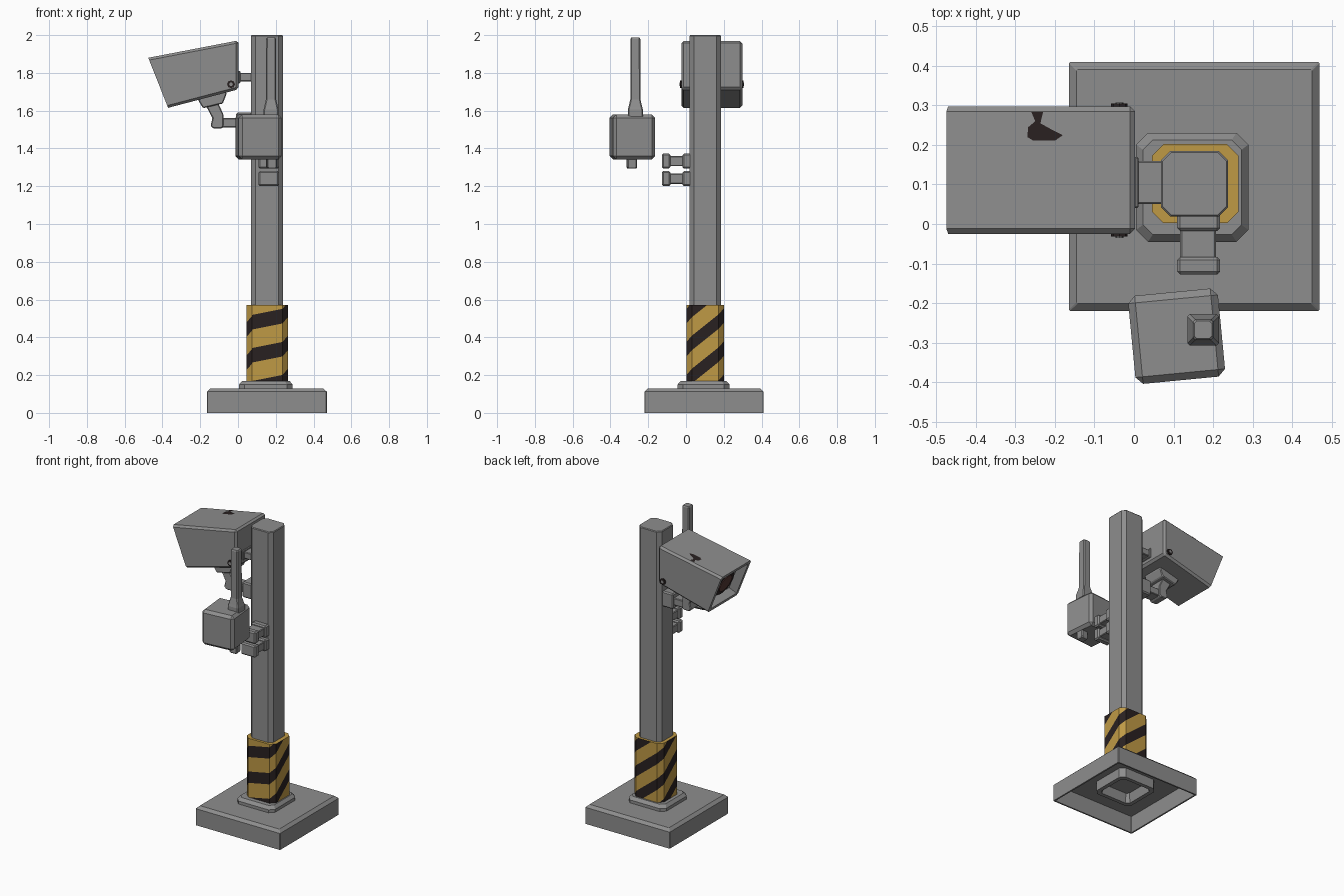
import bpy, bmesh, math
from mathutils import Vector, Matrix, Euler

if "Cube" in bpy.data.objects:
    bpy.data.objects.remove(bpy.data.objects["Cube"])


def mat(name, rgb):
    m = bpy.data.materials.new(name)
    m.diffuse_color = (*rgb, 1)
    m.use_nodes = True
    m.node_tree.nodes["Principled BSDF"].inputs["Base Color"].default_value = m.diffuse_color
    return m


GREY = mat("metal_grey", (0.27, 0.27, 0.27))
YELLOW = mat("warning_yellow", (0.52, 0.32, 0.06))
DARK = mat("dark_brown_black", (0.022, 0.015, 0.015))
LENS = mat("lens_brown", (0.09, 0.04, 0.035))


def finish(name, bm, mats, recalc=True):
    if recalc:
        bmesh.ops.recalc_face_normals(bm, faces=bm.faces[:])
    me = bpy.data.meshes.new(name)
    bm.to_mesh(me)
    bm.free()
    for m in mats:
        me.materials.append(m)
    ob = bpy.data.objects.new(name, me)
    bpy.context.collection.objects.link(ob)
    return ob


def ring(cx, cy, hx, hy, ch, z):
    """Counter-clockwise rectangle with chamfered corners, starting at front left."""
    return [Vector((cx + x, cy + y, z)) for x, y in (
        (-hx + ch, -hy), (hx - ch, -hy), (hx, -hy + ch), (hx, hy - ch),
        (hx - ch, hy), (-hx + ch, hy), (-hx, hy - ch), (-hx, -hy + ch))]


def loft(name, rings, m=GREY, rot=0.0):
    bm = bmesh.new()
    rows = [[bm.verts.new(p) for p in r] for r in rings]
    n = len(rows[0])
    for a, b in zip(rows, rows[1:]):
        for i in range(n):
            j = (i + 1) % n
            bm.faces.new((a[i], a[j], b[j], b[i]))
    bm.faces.new(rows[0][::-1])
    bm.faces.new(rows[-1])
    if rot:
        c = sum(rings[0], Vector()) / n
        bmesh.ops.rotate(bm, cent=c, matrix=Matrix.Rotation(rot, 3, 'Z'), verts=bm.verts[:])
    return finish(name, bm, [m])


def box(name, lo, hi, bevel=0.008, rot=(0, 0, 0), m=GREY):
    lo, hi = Vector(lo), Vector(hi)
    bm = bmesh.new()
    bmesh.ops.create_cube(bm, size=1)
    bmesh.ops.scale(bm, vec=hi - lo, verts=bm.verts[:])
    if bevel:
        bmesh.ops.bevel(bm, geom=bm.edges[:], offset=bevel, segments=1, affect='EDGES')
    bm.transform(Matrix.Translation((lo + hi) / 2) @ Euler(rot).to_matrix().to_4x4())
    return finish(name, bm, [m])


def prism(bm, prof, y0, y1):
    """Extrude an xz profile along y."""
    f = bm.faces.new([bm.verts.new((x, y0, z)) for x, z in prof])
    r = bmesh.ops.extrude_face_region(bm, geom=[f])
    bmesh.ops.translate(bm, vec=(0, y1 - y0, 0),
                        verts=[v for v in r['geom'] if isinstance(v, bmesh.types.BMVert)])
    bmesh.ops.recalc_face_normals(bm, faces=bm.faces[:])


def disc(name, centre, axis, r, depth, m, seg=12):
    bm = bmesh.new()
    bmesh.ops.create_cone(bm, cap_ends=True, segments=seg, radius1=r, radius2=r, depth=depth)
    q = Vector(axis).to_track_quat('Z', 'Y').to_matrix().to_4x4()
    bm.transform(Matrix.Translation(centre) @ q)
    return finish(name, bm, [m])


# Hollow base slab and plinth, open underneath
BX, BY = 0.1525, 0.095
loft("base_slab", [ring(BX, BY, 0.307, 0.305, 0.002, 0.115), ring(BX, BY, 0.307, 0.305, 0.002, 0),
                   ring(BX, BY, 0.3175, 0.315, 0.003, 0), ring(BX, BY, 0.3175, 0.315, 0.003, 0.112),
                   ring(BX, BY, 0.298, 0.296, 0.003, 0.13)])
PX, PY = 0.1475, 0.093
loft("plinth", [ring(PX, PY, 0.1, 0.097, 0.015, 0.11), ring(PX, PY, 0.115, 0.112, 0.02, 0.05),
                ring(PX, PY, 0.142, 0.138, 0.03, 0.05), ring(PX, PY, 0.142, 0.138, 0.03, 0.15),
                ring(PX, PY, 0.125, 0.12, 0.025, 0.17)])

# Pole
CX, CY = 0.153, 0.102
loft("pole", [ring(CX, CY, 0.085, 0.083, 0.024, 0.12), ring(CX, CY, 0.085, 0.083, 0.024, 1.995),
              ring(CX, CY, 0.081, 0.079, 0.022, 2.0)])

# Warning sleeve with spiral stripes cut into each side
bm = bmesh.new()
Z0, Z1, P = 0.165, 0.57, 0.175
lower = ring(0.155, 0.102, 0.11, 0.1, 0.03, Z0)
h = 0.305
for i, p in enumerate(lower):
    q = lower[(i + 1) % 8]
    d = q - p
    length = d.length
    d.normalize()
    s = 0.2 if i == 0 else 0.8
    done = set(bm.faces)
    up = Vector((0, 0, Z1 - Z0))
    bm.faces.new([bm.verts.new(v) for v in (p, q, q + up, p + up)])
    for k in range(-10, 6):
        for e in (-0.22, 0.22):
            side = [f for f in bm.faces if f not in done]
            geom = side + list({x for f in side for x in f.edges}) + list({v for f in side for v in f.verts})
            bmesh.ops.bisect_plane(bm, geom=geom, dist=1e-5, plane_co=(p.x, p.y, h + (k + e) * P),
                                   plane_no=(-d.x * s, -d.y * s, 1))
    for f in bm.faces:
        if f not in done:
            c = f.calc_center_median()
            t = (c.z - h - s * (c - p).dot(d)) / P
            f.material_index = int(abs(t - round(t)) < 0.22)
    h += s * length
bm.faces.new([bm.verts.new(v + Vector((0, 0, Z1 - Z0))) for v in lower])
finish("striped_sleeve", bm, [YELLOW, DARK], recalc=False)

# Camera housing with recessed slanted front
bm = bmesh.new()
prism(bm, [(-0.475, 1.88), (0.003, 1.972), (0.003, 1.713), (-0.37, 1.615)], -0.025, 0.298)
nose = min(bm.faces, key=lambda f: f.normal.x)
keep = set(nose.edges)
bmesh.ops.bevel(bm, geom=[e for e in bm.edges if e not in keep], offset=0.013, segments=1, affect='EDGES')
bm.normal_update()
nose = min((f for f in bm.faces if f.calc_area() > 0.03), key=lambda f: f.normal.x)
N = nose.normal.copy()
C = nose.calc_center_median()
bmesh.ops.inset_region(bm, faces=[nose], thickness=0.025)
r = bmesh.ops.extrude_face_region(bm, geom=[nose])
bmesh.ops.translate(bm, vec=-N * 0.06, verts=[v for v in r['geom'] if isinstance(v, bmesh.types.BMVert)])
if nose.is_valid:
    bm.faces.remove(nose)
finish("camera_housing", bm, [GREY])

# Lens, side screws and dark scuff on the roof
disc("lens_ring", C - N * 0.05, N, 0.088, 0.03, DARK, 16)
disc("lens_glass", C - N * 0.034, N, 0.062, 0.008, LENS, 16)
for name, y in (("front", -0.026), ("back", 0.299)):
    disc(name + "_screw", (-0.037, y, 1.74), (0, 1, 0), 0.021, 0.012, DARK, 8)
    disc(name + "_screw_head", (-0.037, y, 1.74), (0, 1, 0), 0.01, 0.018, GREY, 8)
bm = bmesh.new()
bm.faces.new([bm.verts.new((x, y, 1.9745 + x * 0.1925)) for x, y in (
    (-0.27, 0.22), (-0.255, 0.211), (-0.2, 0.211), (-0.18, 0.225), (-0.21, 0.24), (-0.237, 0.255),
    (-0.23, 0.284), (-0.26, 0.284), (-0.25, 0.26), (-0.268, 0.245))])
finish("roof_scuff", bm, [DARK], recalc=False)

# Rear link between housing and pole
box("rear_link", (-0.01, 0.05, 1.755), (0.075, 0.16, 1.8), 0.004)
box("rear_link_flange", (0.0, 0.04, 1.745), (0.012, 0.17, 1.81), 0.004)

# Camera support: shoe, bent stem, arm and wall flange
for name, prof, y0, y1 in (
        ("mount_shoe", [(-0.215, 1.67), (-0.205, 1.645), (-0.185, 1.613), (-0.08, 1.638), (-0.06, 1.69), (-0.07, 1.71)], 0.03, 0.18),
        ("mount_stem", [(-0.172, 1.63), (-0.135, 1.56), (-0.145, 1.52), (-0.13, 1.505), (-0.085, 1.505),
                        (-0.077, 1.52), (-0.077, 1.58), (-0.105, 1.64)], 0.055, 0.155)):
    bm = bmesh.new()
    prism(bm, prof, y0, y1)
    bmesh.ops.bevel(bm, geom=bm.edges[:], offset=0.005, segments=1, affect='EDGES')
    finish(name, bm, [GREY])
box("mount_arm", (-0.09, 0.065, 1.512), (0.075, 0.145, 1.56), 0.004)
box("mount_flange", (-0.01, 0.055, 1.485), (0.075, 0.155, 1.59), 0.008)

# Transmitter box with antenna, slightly turned
TURN = math.radians(5.5)
box("transmitter_box", (-0.006, -0.396, 1.342), (0.222, -0.172, 1.58), 0.018, (0, 0, TURN))
AX, AY = 0.175, -0.268
loft("antenna", [ring(AX, AY, w, w, 0.006, z) for w, z in (
    (0.04, 1.57), (0.04, 1.605), (0.036, 1.62), (0.027, 1.66), (0.026, 1.98), (0.022, 1.987))])
loft("box_plug", [ring(0.178, -0.287, w, w, 0.006, z) for w, z in (
    (0.022, 1.293), (0.027, 1.302), (0.027, 1.345))], rot=TURN)

# Pair of stub clamps on the pole
for name, z in (("lower", 1.24), ("upper", 1.333)):
    box(name + "_clamp_stem", (0.117, -0.1, z - 0.027), (0.208, 0.03, z + 0.027), 0.004)
    box(name + "_clamp_cap", (0.109, -0.128, z - 0.04), (0.218, -0.083, z + 0.04), 0.008)
    box(name + "_clamp_plate", (0.109, -0.018, z - 0.04), (0.218, 0.03, z + 0.04), 0.008)
